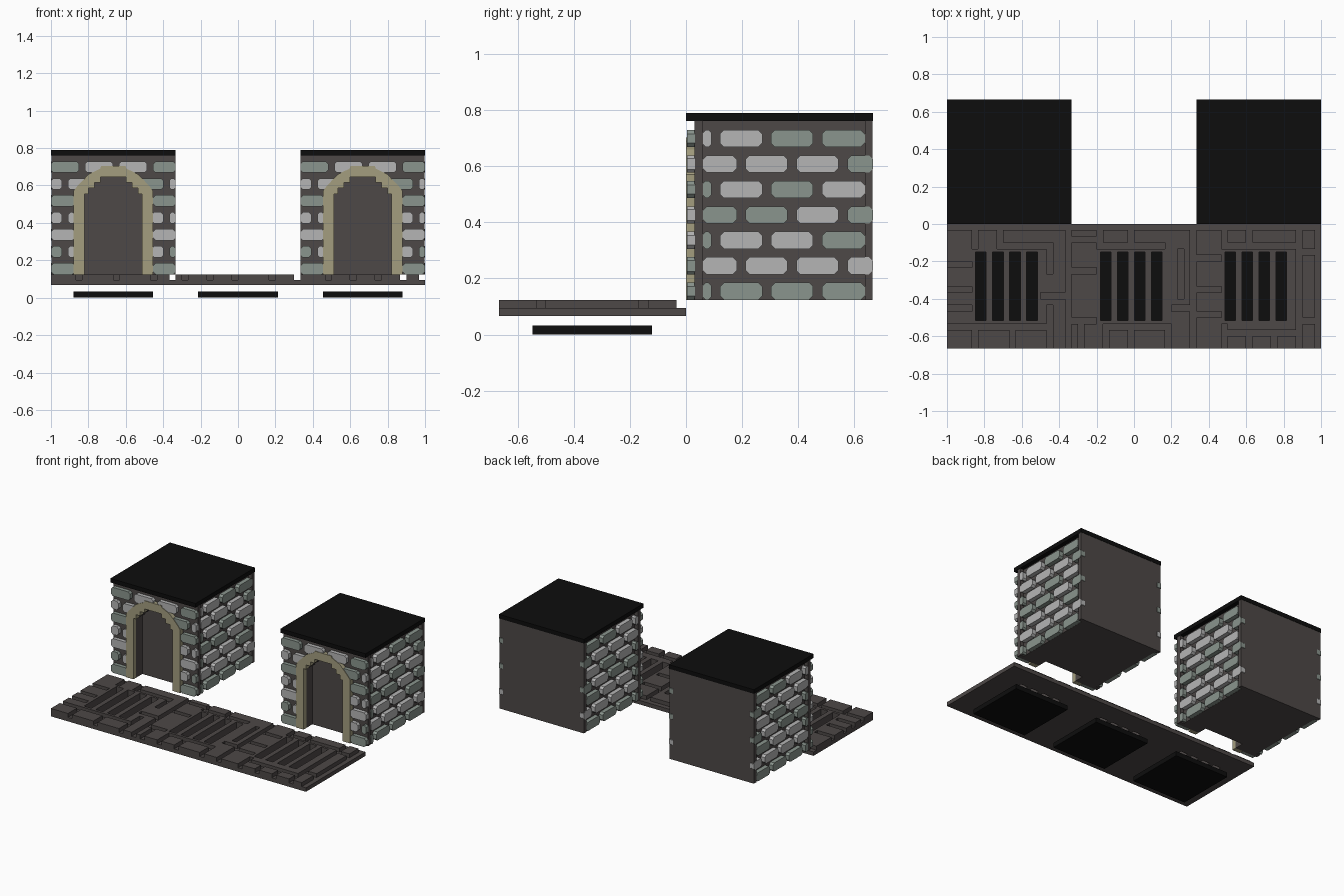
import bpy
import bmesh

cube = bpy.data.objects.get("Cube")
if cube:
    bpy.data.objects.remove(cube)


def material(name, r, g, b):
    mat = bpy.data.materials.new(name)
    mat.use_nodes = True
    mat.diffuse_color = (r, g, b, 1)
    shader = next(n for n in mat.node_tree.nodes if n.type == "BSDF_PRINCIPLED")
    shader.inputs["Base Color"].default_value = (r, g, b, 1)
    shader.inputs["Roughness"].default_value = 0.9
    return mat


LIGHT = material("light grey brick", 0.46, 0.46, 0.46)
GREEN = material("green grey brick", 0.255, 0.3, 0.27)
MORTAR = material("dark stone", 0.075, 0.065, 0.063)
TAN = material("tan arch stone", 0.37, 0.34, 0.212)
BLACK = material("black", 0.004, 0.004, 0.004)

TILE = 2 / 3
HALF = TILE / 2
BASE, TOP = 0.123, 0.79
ROW_STEP, ROW_HEIGHT = 0.0907, 0.061
DEPTH = 0.03


def along_y(u, v, d):
    return (u, d, v)


def along_x(u, v, d):
    return (d, u, v)


def add_prism(bm, points, near, far, place, index=0):
    """Extrude a flat outline between two depths."""
    rings = [[bm.verts.new(place(u, v, d)) for u, v in points] for d in (near, far)]
    faces = [bm.faces.new(ring) for ring in rings]
    n = len(points)
    for i in range(n):
        j = (i + 1) % n
        faces.append(bm.faces.new((rings[0][i], rings[0][j], rings[1][j], rings[1][i])))
    for face in faces:
        face.material_index = index


def finish(bm, name, mats, location=(0, 0, 0), fix_normals=True):
    if fix_normals:
        bmesh.ops.recalc_face_normals(bm, faces=bm.faces)
    mesh = bpy.data.meshes.new(name)
    bm.to_mesh(mesh)
    bm.free()
    for mat in mats:
        mesh.materials.append(mat)
    obj = bpy.data.objects.new(name, mesh)
    obj.location = location
    bpy.context.scene.collection.objects.link(obj)
    return obj


def solid(name, points, near, far, mat, location=(0, 0, 0)):
    bm = bmesh.new()
    add_prism(bm, points, near, far, along_y)
    return finish(bm, name, [mat], location)


def rect(u0, u1, v0, v1):
    return [(u0, v0), (u1, v0), (u1, v1), (u0, v1)]


def brick_outline(u0, u1, v0, v1):
    """Rectangle with cut corners."""
    c = min(0.014, (u1 - u0) / 3)
    return [(u0 + c, v0), (u1 - c, v0), (u1, v0 + c), (u1, v1 - c),
            (u1 - c, v1), (u0 + c, v1), (u0, v1 - c), (u0, v0 + c)]


def mirrored(points):
    """Right half of an arch line, bottom to top, completed to the left."""
    return points + [(-x, z) for x, z in reversed(points)]


# Arch lines: stepped opening and rounded outside
OPENING = mirrored([(0.153, BASE), (0.153, 0.555), (0.132, 0.555), (0.132, 0.587),
                    (0.1, 0.587), (0.1, 0.617), (0.068, 0.617), (0.068, 0.645)])
ARCH = mirrored([(0.213, BASE), (0.213, 0.57), (0.19, 0.6), (0.132, 0.66),
                 (0.07, 0.69), (0.066, 0.703)])

# Brick colours, one word per course from the bottom up
SIDE_COURSES = "GGGG LLLL GLLG GGLG GLGL LLLG LLGG".split()
FRONT_COURSES = "GGGG GLLLG LGGL LLLLL GLLG LLLGL GLLG".split()
SIDE_SPANS = ([(0.06, 0.09), (0.121, 0.272), (0.303, 0.453), (0.485, 0.637)],
              [(0.06, 0.181), (0.212, 0.362), (0.393, 0.543), (0.575, TILE)])
FRONT_SPANS = ([(0, 0.15), (0.182, 0.332), (0.364, 0.514), (0.546, TILE)],
               [(0, 0.06), (0.091, 0.241), (0.272, 0.422), (0.453, 0.603), (0.634, TILE)])


def courses(rows, spans):
    for row, letters in enumerate(rows):
        low = BASE + 0.001 + row * ROW_STEP
        for letter, (u0, u1) in zip(letters, spans[row % 2]):
            yield row, low, low + ROW_HEIGHT, u0, u1, "LG".index(letter)


def front_bricks(cx):
    bm = bmesh.new()
    for row, low, high, u0, u1, colour in courses(FRONT_COURSES, FRONT_SPANS):
        a, b = u0 - HALF, u1 - HALF
        gap = 0.0 if row == 6 else 0.145 if row == 5 else 0.205
        pieces = [(a, min(b, -gap)), (max(a, gap), b)] if gap else [(a, b)]
        for p, q in pieces:
            if q - p > 0.012:
                add_prism(bm, brick_outline(p, q, low, high), 0.004, DEPTH + 0.002,
                          along_y, colour)
    finish(bm, "front_bricks", [LIGHT, GREEN], (cx, 0, 0))


def side_bricks(cx, side, name):
    bm = bmesh.new()
    for row, low, high, u0, u1, colour in courses(SIDE_COURSES, SIDE_SPANS):
        add_prism(bm, brick_outline(u0, u1, low, high), side * (HALF - DEPTH - 0.002),
                  side * HALF, along_x, colour)
    finish(bm, name, [LIGHT, GREEN], (cx, 0, 0))


def gatehouse(cx):
    place = (cx, 0, 0)
    wide, narrow = HALF - 0.002, HALF - DEPTH
    roof_z = TOP - 0.029

    def pierced(w):
        return [(-w, BASE), (-w, roof_z), (w, roof_z), (w, BASE)] + OPENING

    # Mortar walls with the recessed doorway
    solid("front_wall", pierced(wide), DEPTH, 0.06, MORTAR, place)
    solid("doorway_recess", pierced(narrow), 0.06, 0.1, MORTAR, place)
    solid("wall_core", rect(-narrow, narrow, BASE, roof_z), 0.1, 0.637, MORTAR, place)
    solid("back_wall", rect(-wide, wide, BASE, roof_z), 0.637, TILE - 0.002, MORTAR, place)
    solid("roof", rect(-HALF, HALF, roof_z, TOP), 0, TILE, BLACK, place)
    # Outside line up and over, then back along the opening
    solid("door_arch", ARCH + OPENING[::-1], 0, DEPTH + 0.002, TAN, place)
    front_bricks(cx)
    side_bricks(cx, 1, "left_bricks")
    side_bricks(cx, -1, "right_bricks")


# Paving joints per tile: column and row ranges on a 20 by 20 layout
EDGE_JOINTS = [(0, 0, 20, 1), (19, 0, 20, 20)]
JOINTS_A = [(4, 0, 5, 4), (8, 0, 9, 4), (9, 3, 16, 4), (16, 3, 17, 8), (0, 6, 4, 7),
            (0, 10, 4, 11), (0, 13, 4, 14), (0, 16, 17, 17), (4, 17, 5, 20),
            (10, 17, 11, 20), (16, 13, 17, 20), (15, 11, 19, 12)]
JOINTS_B = [(4, 0, 5, 4), (9, 0, 10, 3), (0, 2, 4, 3), (5, 3, 15, 4), (0, 7, 4, 8),
            (0, 15, 4, 16), (1, 16, 2, 20), (5, 16, 16, 17), (5, 17, 6, 20),
            (9, 17, 10, 20), (15, 17, 16, 20), (17, 4, 18, 12), (16, 13, 19, 14)]
JOINTS_C = [(4, 0, 5, 4), (0, 5, 4, 6), (0, 10, 4, 11), (0, 14, 4, 15), (4, 16, 5, 20),
            (8, 0, 9, 3), (5, 3, 16, 4), (5, 17, 16, 18), (8, 18, 9, 20),
            (12, 18, 13, 20), (16, 0, 17, 20), (17, 4, 19, 5), (17, 15, 19, 16)]
SLOTS = [(4.6 + 2.73 * i, 4.5, 6.3 + 2.73 * i, 15.45) for i in range(4)]


def floor_tile(cx, joints, name):
    """Paving slab with sunken joints and open drain slots."""
    bottom, sunken, raised = 0.067, 0.095, BASE
    joints = joints + EDGE_JOINTS
    cols = sorted({0, 20} | {s[k] for s in joints + SLOTS for k in (0, 2)})
    rows = sorted({0, 20} | {s[k] for s in joints + SLOTS for k in (1, 3)})

    def height(i, j):
        if not (0 <= i < len(cols) - 1 and 0 <= j < len(rows) - 1):
            return bottom
        c, r = (cols[i] + cols[i + 1]) / 2, (rows[j] + rows[j + 1]) / 2

        def inside(strips):
            return any(a < c < d and b < r < e for a, b, d, e in strips)
        return bottom if inside(SLOTS) else sunken if inside(joints) else raised

    bm = bmesh.new()

    def quad(points):
        bm.faces.new([bm.verts.new(p) for p in points])

    unit = TILE / 20
    for i in range(len(cols) - 1):
        for j in range(len(rows) - 1):
            h = height(i, j)
            if h == bottom:
                continue
            x0, x1 = cols[i] * unit - HALF, cols[i + 1] * unit - HALF
            y0, y1 = -rows[j + 1] * unit, -rows[j] * unit
            ring = rect(x0, x1, y0, y1)
            quad([(x, y, h) for x, y in ring])
            quad([(x, y, bottom) for x, y in reversed(ring)])
            for k, (di, dj) in enumerate([(0, 1), (1, 0), (0, -1), (-1, 0)]):
                low = height(i + di, j + dj)
                if low < h:
                    p, q = ring[k], ring[(k + 1) % 4]
                    quad([(*p, low), (*q, low), (*q, h), (*p, h)])
    bmesh.ops.remove_doubles(bm, verts=bm.verts, dist=0.0001)
    finish(bm, name, [MORTAR], (cx, 0, 0), fix_normals=False)


# Floor with a drain plate under each grate
for cx, joints, word in ((-TILE, JOINTS_A, "right"), (0, JOINTS_B, "middle"),
                         (TILE, JOINTS_C, "left")):
    floor_tile(cx, joints, word + "_floor_tile")
    solid(word + "_drain_plate", rect(-0.213, 0.213, 0, 0.033), -0.547, -0.122, BLACK, (cx, 0, 0))

# Gatehouses at both ends
for cx in (-TILE, TILE):
    gatehouse(cx)
